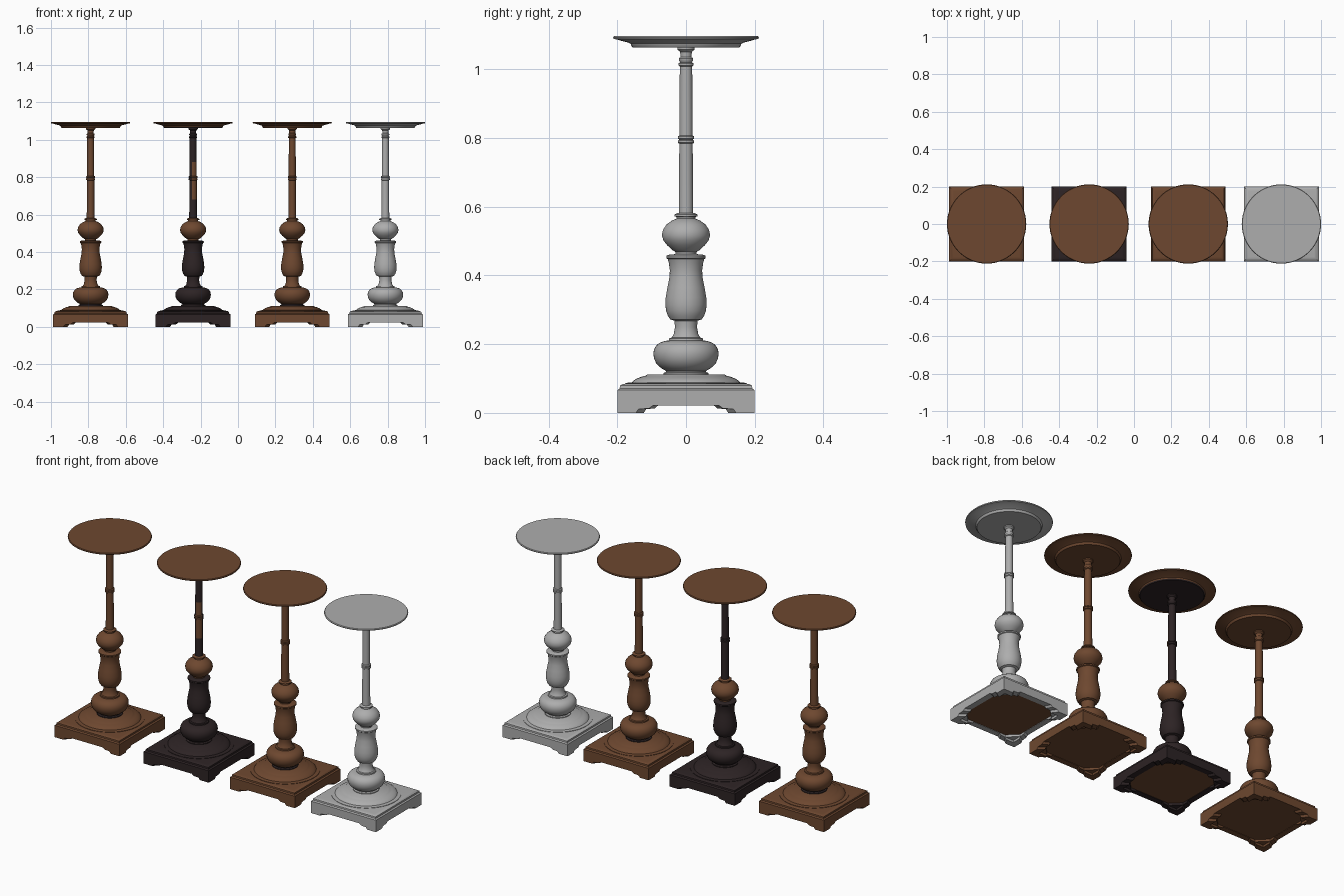
import bpy, bmesh, math
from mathutils import Matrix, Vector

if "Cube" in bpy.data.objects:
    bpy.data.objects.remove(bpy.data.objects["Cube"])

SEG = 48


def material(name, rgb):
    m = bpy.data.materials.new(name)
    m.diffuse_color = (*rgb, 1)
    m.use_nodes = True
    m.node_tree.nodes["Principled BSDF"].inputs["Base Color"].default_value = m.diffuse_color
    return m


BROWN = material("brown wood", (0.155, 0.064, 0.029))
DARK = material("dark wood", (0.026, 0.017, 0.018))
GREY = material("grey", (0.42, 0.42, 0.42))


def finish(name, bm, mats, x, rule=None, angle=35):
    bmesh.ops.recalc_face_normals(bm, faces=bm.faces)
    if rule:
        for f in bm.faces:
            f.material_index = rule(f.calc_center_median(), f.normal)
    me = bpy.data.meshes.new(name)
    bm.to_mesh(me)
    bm.free()
    ob = bpy.data.objects.new(name, me)
    for m in mats:
        me.materials.append(m)
    ob.location.x = x
    bpy.context.collection.objects.link(ob)
    bpy.ops.object.select_all(action='DESELECT')
    bpy.context.view_layer.objects.active = ob
    ob.select_set(True)
    bpy.ops.object.shade_smooth_by_angle(angle=math.radians(angle))
    return ob


def loft(profile, sides, turn=0.0, scale=1.0):
    """Stack rings of (radius, z), capped at both ends."""
    bm = bmesh.new()
    rings = []
    for r, z in profile:
        rings.append([bm.verts.new((r * scale * math.cos(turn + 2 * math.pi * i / sides),
                                    r * scale * math.sin(turn + 2 * math.pi * i / sides), z))
                      for i in range(sides)])
    for a, b in zip(rings, rings[1:]):
        for i in range(sides):
            j = (i + 1) % sides
            bm.faces.new((a[i], a[j], b[j], b[i]))
    bm.faces.new(rings[0][::-1])
    bm.faces.new(rings[-1])
    return bm


# profiles, (radius, height)
PLINTH = [(.2, .03), (.2, .066), (.193, .071), (.192, .079), (.186, .083), (.176, .085)]
FOOT_DISC = [(.176, .082), (.176, .087), (.157, .089), (.154, .093), (.145, .099),
             (.13, .105), (.118, .108), (.112, .112)]
LOWER_COLLAR = [(.066, .11), (.066, .116), (.058, .119), (.058, .126)]
LOWER_BULB = [(.058, .122), (.072, .13), (.086, .143), (.093, .158), (.095, .172),
              (.093, .185), (.086, .197), (.075, .205), (.062, .209), (.05, .211),
              (.049, .217), (.042, .219)]
VASE = [(.044, .216), (.036, .228), (.032, .25), (.034, .268), (.046, .272), (.053, .283),
        (.058, .297), (.06, .315), (.059, .335), (.054, .365), (.048, .395), (.047, .415),
        (.05, .437), (.053, .447), (.057, .45), (.057, .457), (.05, .46), (.03, .462)]
UPPER_BULB = [(.03, .458), (.03, .468), (.04, .474), (.055, .488), (.066, .502), (.07, .517),
              (.067, .533), (.056, .549), (.04, .56), (.027, .565), (.027, .57),
              (.033, .572), (.033, .577), (.024, .582)]
COLUMN = [(.021, .575), (.02, .68), (.0195, .783), (.024, .786), (.024, .792), (.021, .794),
          (.021, .796), (.024, .798), (.024, .804), (.019, .807), (.019, .88), (.018, 1.008),
          (.022, 1.011), (.022, 1.017), (.017, 1.02), (.021, 1.026), (.021, 1.031),
          (.016, 1.035), (.017, 1.05), (.025, 1.057), (.025, 1.064)]
TABLE_TOP = [(.155, 1.063), (.159, 1.068), (.161, 1.074), (.17, 1.078), (.19, 1.083),
             (.199, 1.086), (.211, 1.088), (.212, 1.092), (.209, 1.096)]
# half outline of one skirt board, mirrored below
SKIRT = [(.2, .066), (.2, 0), (.146, 0), (.138, .011), (.108, .013), (.096, .022)]


def skirt_board():
    bm = bmesh.new()
    pts = SKIRT + [(-x, z) for x, z in SKIRT[::-1]]
    for k in range(4):
        rot = Matrix.Rotation(k * math.pi / 2, 3, 'Z')
        # outer face and mitred inner face
        outer = [bm.verts.new(rot @ Vector((x, -.2, z))) for x, z in pts]
        inner = [bm.verts.new(rot @ Vector((x * .84, -.168, z))) for x, z in pts]
        bm.faces.new(outer)
        bm.faces.new(inner[::-1])
        for i in range(len(pts)):
            j = (i + 1) % len(pts)
            bm.faces.new((outer[i], inner[i], inner[j], outer[j]))
    return bm


def corner_blocks():
    bm = bmesh.new()
    for k in range(4):
        rot = Matrix.Rotation(k * math.pi / 2, 3, 'Z')
        tri = [(.17, .17), (.115, .17), (.17, .115)]
        lo = [bm.verts.new(rot @ Vector((x, y, .012))) for x, y in tri]
        hi = [bm.verts.new(rot @ Vector((x, y, .04))) for x, y in tri]
        bm.faces.new(lo)
        bm.faces.new(hi)
        for i in range(3):
            j = (i + 1) % 3
            bm.faces.new((lo[i], lo[j], hi[j], hi[i]))
    return bm


def stand(n, x, main, accent, collar, patched=False):
    def nm(part):
        return f"{part}_{n}"

    # square base
    finish(nm("base_plinth"), loft(PLINTH, 4, math.pi / 4, math.sqrt(2)), [main], x)
    finish(nm("base_skirt"), skirt_board(), [main], x, angle=20)
    finish(nm("base_corner_blocks"), corner_blocks(), [main], x, angle=20)
    panel = loft([(.168, .024), (.168, .034)], 4, math.pi / 4, math.sqrt(2))
    finish(nm("base_bottom_panel"), panel, [BROWN], x)
    # turned pedestal
    finish(nm("foot_disc"), loft(FOOT_DISC, SEG), [main], x)
    finish(nm("lower_collar"), loft(LOWER_COLLAR, SEG), [collar], x)
    finish(nm("lower_bulb"), loft(LOWER_BULB, SEG), [main], x)
    finish(nm("vase"), loft(VASE, SEG), [main], x)
    finish(nm("upper_bulb"), loft(UPPER_BULB, SEG), [accent], x)

    # worn brown patch on the front of the dark column
    def worn(c, nrm):
        return int(patched and .72 < c.z < .88 and nrm.y < -.1 and nrm.x > -.3)
    finish(nm("column"), loft(COLUMN, SEG), [main, accent], x, worn)
    # round top with underside in the main colour
    finish(nm("table_top"), loft(TABLE_TOP, 64), [main, accent], x,
           lambda c, nrm: int(c.z > 1.07))


stand(1, -.788, BROWN, BROWN, DARK)
stand(2, -.24, DARK, BROWN, DARK, patched=True)
stand(3, .29, BROWN, BROWN, DARK)
stand(4, .788, GREY, GREY, GREY)
